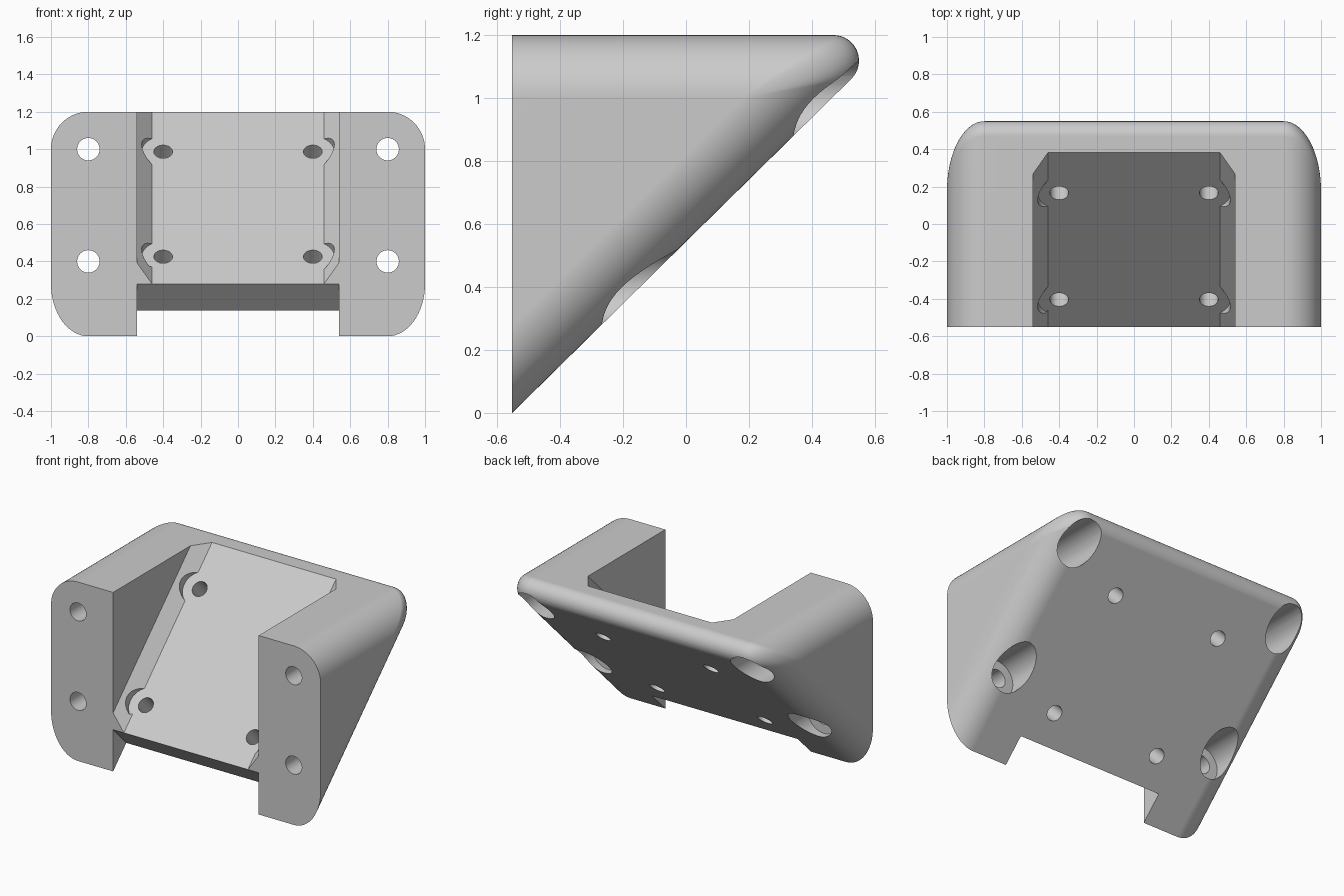
import bpy, bmesh
from math import sin, cos, atan, pi
from mathutils import Matrix, Vector

cube = bpy.data.objects.get("Cube")
if cube:
    bpy.data.objects.remove(cube, do_unlink=True)

FRONT, TOP, SLOPE = -0.552, 1.2, 0.985
A = atan(SLOPE)
EDGE, TIP = 0.2, 0.08            # side rounding and back rounding radii

grey = bpy.data.materials.new("plain_grey")
grey.use_nodes = True
colour = (0.6, 0.6, 0.6, 1)
grey.diffuse_color = colour
grey.node_tree.nodes["Principled BSDF"].inputs["Base Color"].default_value = colour


def make_object(name, bm):
    bmesh.ops.recalc_face_normals(bm, faces=bm.faces)
    mesh = bpy.data.meshes.new(name)
    bm.to_mesh(mesh)
    bm.free()
    mesh.materials.append(grey)
    obj = bpy.data.objects.new(name, mesh)
    bpy.context.collection.objects.link(obj)
    return obj


def loft(name, sections):
    """Skin a list of equal-length loops and cap both ends."""
    bm = bmesh.new()
    loops = [[bm.verts.new(p) for p in s] for s in sections]
    n = len(loops[0])
    for a, b in zip(loops, loops[1:]):
        for i in range(n):
            j = (i + 1) % n
            bm.faces.new((a[i], a[j], b[j], b[i]))
    bm.faces.new(loops[0])
    bm.faces.new(loops[-1])
    return make_object(name, bm)


def wedge_section(x, inset):
    """Side profile at x, with top and sloped faces moved inward."""
    r = TIP * (1 - inset / EDGE) + 0.001
    cz = TOP - inset - r
    cy = FRONT + (cz - (inset + r) / cos(A)) / SLOPE
    pts = [(x, FRONT, inset / cos(A)), (x, FRONT, TOP - inset)]
    for i in range(17):
        t = pi / 2 + (A - pi) * i / 16
        pts.append((x, cy + r * cos(t), cz + r * sin(t)))
    return pts


def cylinder(matrix, radius, depth):
    bm = bmesh.new()
    bmesh.ops.create_cone(bm, cap_ends=True, segments=40, radius1=radius,
                          radius2=radius, depth=depth, matrix=matrix)
    return make_object("hole_cutter", bm)


# Wedge body with rounded sides and back edge
STEPS = 16
half = [(1 - EDGE + EDGE * sin(i * pi / 2 / STEPS), EDGE * (1 - cos(i * pi / 2 / STEPS)))
        for i in range(STEPS + 1)]
stations = [(-x, d) for x, d in reversed(half)] + half
body = loft("wedge_bracket", [wedge_section(x, d) for x, d in stations])

# Frame of the sloped floor: x across, y up the slope, z out of the floor
floor = Matrix.Translation((0, FRONT, 0.28)) @ Matrix.Rotation(A, 4, "X")


def channel(name, outline, start, end):
    return loft(name, [[floor @ Vector((x, s, n)) for x, n in outline] for s in (start, end)])


cutters = [
    # Channel with chamfered floor corners
    channel("channel_cutter", [(-0.46, 0), (0.46, 0), (0.54, 0.08), (0.54, 2),
                               (-0.54, 2), (-0.54, 0.08)], -0.1, 2),
    # Notch below the square lower end of the floor plate
    channel("notch_cutter", [(-0.54, -1), (0.54, -1), (0.54, 1), (-0.54, 1)], -1, 0),
]
turn = Matrix.Rotation(pi / 2, 4, "X")
for side in (-1, 1):
    # Floor holes with clearance cut into the chamfers
    for s in (0.207, 1.007):
        cutters.append(cylinder(floor @ Matrix.Translation((side * 0.4, s, 0)), 0.05, 0.8))
        cutters.append(cylinder(floor @ Matrix.Translation((side * 0.4, s, 0.2)), 0.115, 0.4))
    # Front screw holes with wide bores from the back
    for z in (0.4, 1.0):
        cutters.append(cylinder(Matrix.Translation((side * 0.8, 0, z)) @ turn, 0.06, 2))
        cutters.append(cylinder(Matrix.Translation((side * 0.8, 0.68, z)) @ turn, 0.12, 2))

bpy.ops.object.select_all(action="DESELECT")
bpy.context.view_layer.objects.active = body
body.select_set(True)
for cutter in cutters:
    cutter.hide_render = True
    mod = body.modifiers.new("cut", "BOOLEAN")
    mod.operation, mod.solver, mod.object = "DIFFERENCE", "EXACT", cutter
    bpy.ops.object.modifier_apply(modifier=mod.name)
    bpy.data.objects.remove(cutter, do_unlink=True)

# Smooth rounded surfaces, crisp cut edges
bpy.ops.object.shade_smooth_by_angle(angle=pi / 6)
weighted = body.modifiers.new("weighted_normals", "WEIGHTED_NORMAL")
weighted.keep_sharp = True
